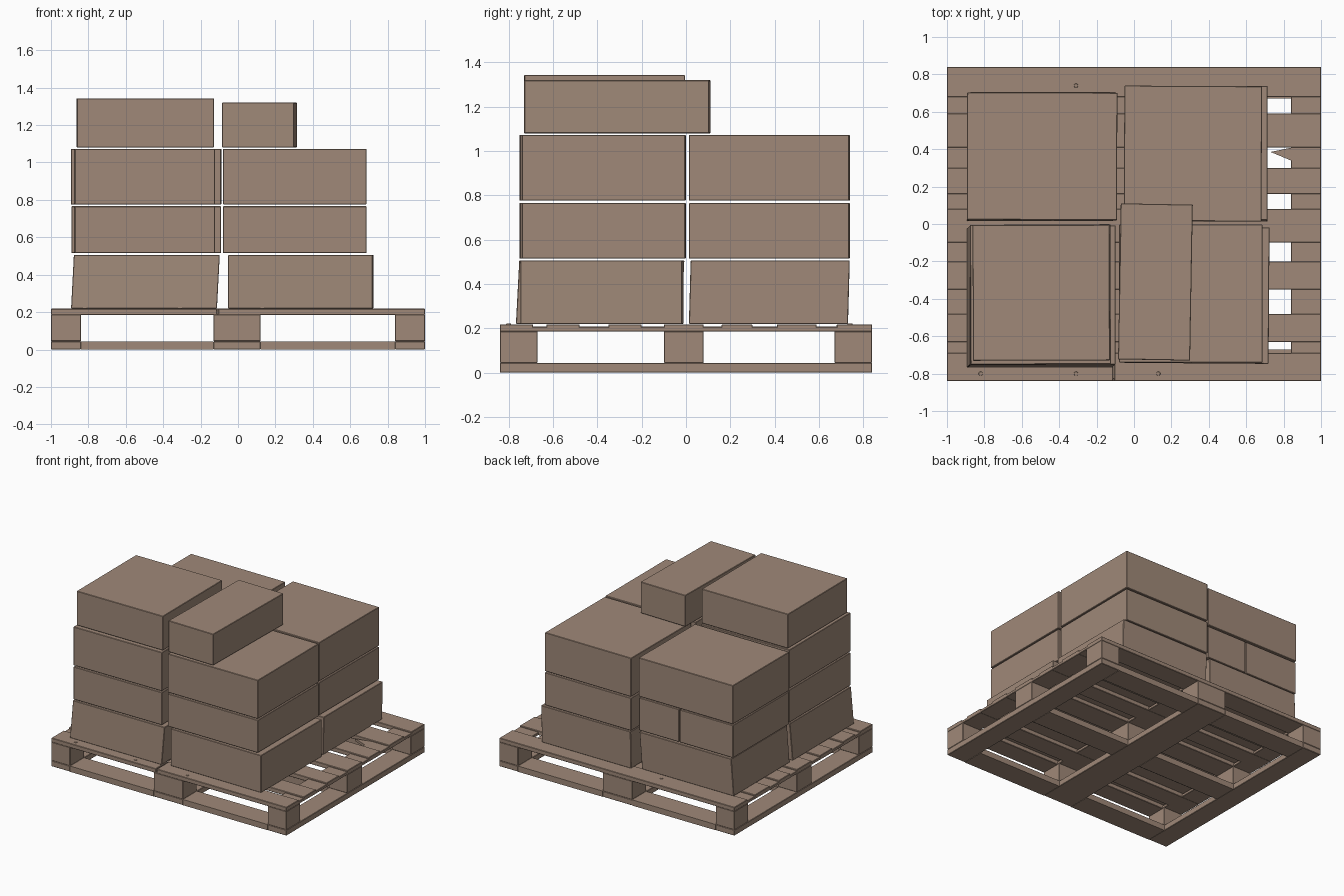
import bpy
import bmesh
from math import radians
from mathutils import Matrix, Vector

cube = bpy.data.objects.get("Cube")
if cube:
    bpy.data.objects.remove(cube, do_unlink=True)

brown = bpy.data.materials.new("cardboard_brown")
brown.use_nodes = True
color = (0.35, 0.25, 0.19, 1)
brown.diffuse_color = color
bsdf = brown.node_tree.nodes["Principled BSDF"]
bsdf.inputs["Base Color"].default_value = color
bsdf.inputs["Roughness"].default_value = 0.9


def finish(name, bm):
    mesh = bpy.data.meshes.new(name)
    bm.to_mesh(mesh)
    bm.free()
    mesh.materials.append(brown)
    obj = bpy.data.objects.new(name, mesh)
    bpy.context.collection.objects.link(obj)
    return obj


def block(name, xs, ys, zs, turn=0, lean=(0, 0), bevel=0.003):
    """Box between limits, turned in degrees about z, its top shifted by lean."""
    lo, hi = Vector((xs[0], ys[0], zs[0])), Vector((xs[1], ys[1], zs[1]))
    size, middle = hi - lo, (lo + hi) / 2
    bm = bmesh.new()
    bmesh.ops.create_cube(bm, size=1)
    for v in bm.verts:
        s = v.co.z
        v.co = Vector((v.co.x * size.x + lean[0] * s, v.co.y * size.y + lean[1] * s, s * size.z))
    bm.transform(Matrix.Translation(middle) @ Matrix.Rotation(radians(turn), 4, "Z"))
    if bevel:
        bmesh.ops.bevel(bm, geom=bm.edges[:], offset=bevel, segments=1, affect="EDGES")
    return finish(name, bm)


# Pallet: three rows each way
rows_x = [(-1, -0.84), (-0.13, 0.12), (0.84, 1)]
rows_y = [(-0.84, -0.67), (-0.10, 0.08), (0.67, 0.84)]

# Bottom frame with four openings
for xs in rows_x:
    block("pallet_bottom_rail", xs, (-0.84, 0.84), (0, 0.044))
for ys in rows_y:
    for xs in [(-0.84, -0.13), (0.12, 0.84)]:
        block("pallet_bottom_crossbar", xs, ys, (0, 0.044), bevel=0)

# Feet blocks and the rails on them
for xs in rows_x:
    for ys in rows_y:
        block("pallet_foot", xs, ys, (0.044, 0.187))
    block("pallet_top_rail", xs, (-0.83, 0.83), (0.186, 0.208))

# Deck slats, the front one split by a crack
slats = [(-0.63, -0.48), (-0.35, -0.20), (-0.10, 0.08),
         (0.16, 0.30), (0.41, 0.59), (0.68, 0.84)]
for ys in slats:
    block("deck_slat", (-1, 1), ys, (0.185, 0.218))
for xs in [(-1, -0.112), (-0.104, 1)]:
    block("front_deck_slat", xs, (-0.84, -0.69), (0.185, 0.218))

# Broken splinter in one gap
bm = bmesh.new()
corners = [bm.verts.new((x, y, 0.187)) for x, y in [(0.73, 0.385), (0.85, 0.335), (0.85, 0.41)]]
base = bm.faces.new(corners)
top = bmesh.ops.extrude_face_region(bm, geom=[base])["geom"]
bmesh.ops.translate(bm, vec=(0, 0, 0.02), verts=[g for g in top if isinstance(g, bmesh.types.BMVert)])
bmesh.ops.recalc_face_normals(bm, faces=bm.faces[:])
finish("broken_splinter", bm)

# Nail heads
for x, y in [(-0.82, -0.80), (-0.31, -0.80), (0.13, -0.80), (-0.31, 0.74)]:
    bm = bmesh.new()
    bmesh.ops.create_cone(bm, cap_ends=True, segments=10, radius1=0.012, radius2=0.01, depth=0.006,
                          matrix=Matrix.Translation((x, y, 0.219)))
    finish("nail_head", bm)

# Cartons, three layers on four stacks
layer_1, layer_2, layer_3 = (0.22, 0.506), (0.515, 0.766), (0.776, 1.073)
block("front_right_carton_low", (-0.885, -0.105), (-0.76, -0.015), layer_1, lean=(0.015, 0.015))
block("front_left_carton_low", (-0.05, 0.722), (-0.745, -0.015), layer_1, turn=-0.4)
block("back_right_carton_low", (-0.885, -0.105), (0.02, 0.70), layer_1, lean=(0.015, 0.01))
block("back_left_carton_low", (-0.045, 0.715), (0.017, 0.735), layer_1, lean=(0, 0.008))

for name, zs in (("middle", layer_2), ("high", layer_3)):
    block("front_right_carton_" + name, (-0.875, -0.125), (-0.75, -0.003), zs, turn=0.3)
    block("front_left_carton_" + name, (-0.08, 0.687), (-0.74, -0.003), zs)
    block("back_left_carton_" + name, (-0.053, 0.683), (0.015, 0.738), zs, turn=-0.3)

# This stack has a pair of smaller cartons in its middle layer
for xs in [(-0.89, -0.437), (-0.43, -0.09)]:
    block("back_right_half_carton", xs, (0.02, 0.70), layer_2)
block("back_right_carton_high", (-0.893, -0.09), (0.022, 0.703), layer_3, turn=-0.2)

# Top layer
block("top_carton", (-0.862, -0.13), (-0.73, -0.005), (1.08, 1.343), turn=0.2)
block("top_small_carton", (-0.078, 0.307), (-0.727, 0.107), (1.08, 1.32), turn=-1)
